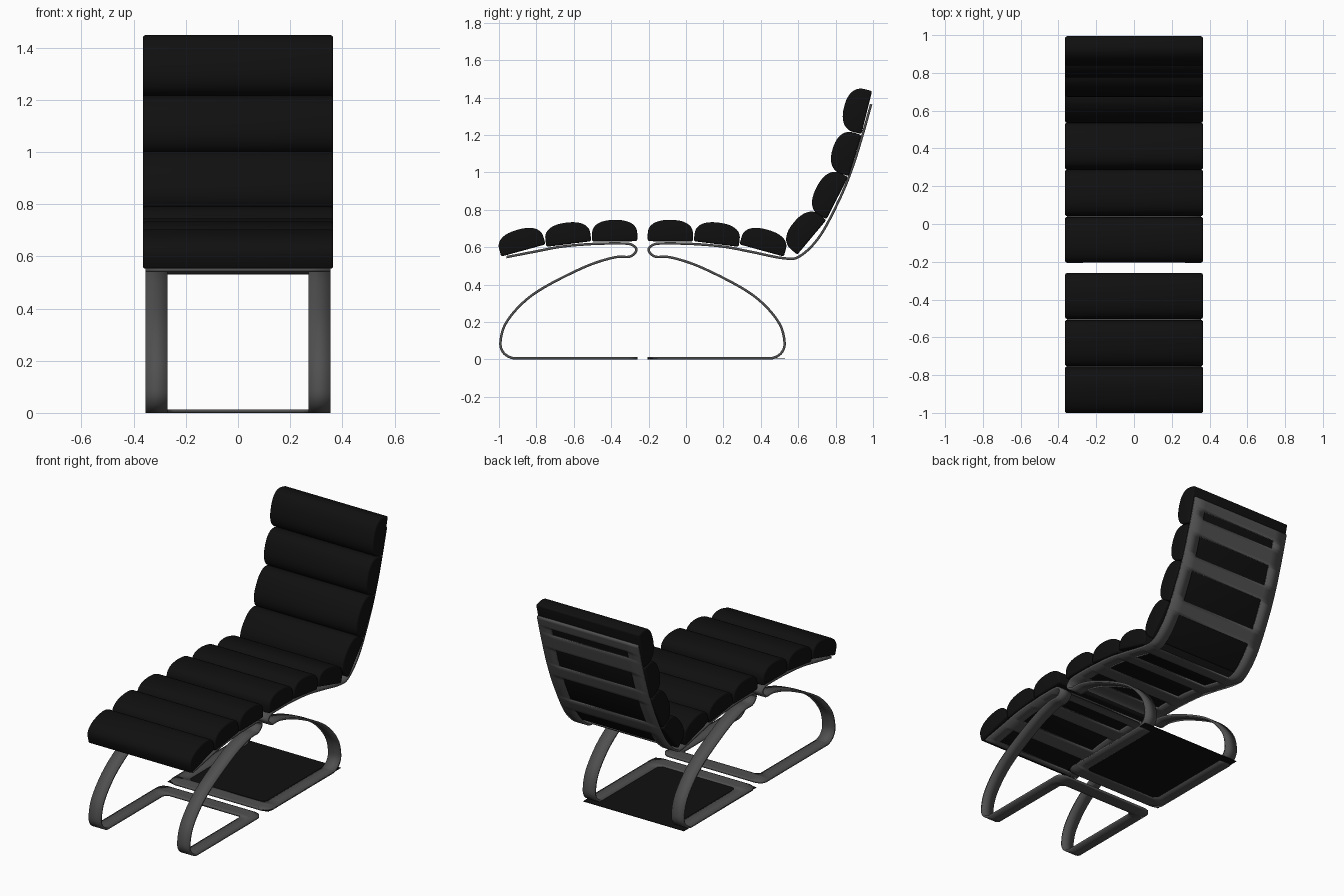
import bpy
import bmesh
import math
from mathutils import Vector

cube = bpy.data.objects.get("Cube")
if cube:
    bpy.data.objects.remove(cube, do_unlink=True)


def material(name, value, rough):
    m = bpy.data.materials.new(name)
    m.use_nodes = True
    color = (value, value, value, 1)
    m.diffuse_color = color
    node = m.node_tree.nodes["Principled BSDF"]
    node.inputs["Base Color"].default_value = color
    node.inputs["Roughness"].default_value = rough
    return m


LEATHER = material("black_leather", 0.005, 0.6)
STEEL = material("dark_grey_steel", 0.08, 0.5)

OUTER, INNER, THICK = 0.355, 0.27, 0.013
FLOOR = THICK / 2
PAD_HALF = 0.365
MIRROR = -0.465          # y sum that reflects the chair onto the ottoman


def finish(bm, name, mat):
    bmesh.ops.recalc_face_normals(bm, faces=bm.faces)
    mesh = bpy.data.meshes.new(name)
    bm.to_mesh(mesh)
    bm.free()
    mesh.materials.append(mat)
    obj = bpy.data.objects.new(name, mesh)
    bpy.context.collection.objects.link(obj)
    bpy.ops.object.select_all(action='DESELECT')
    obj.select_set(True)
    bpy.context.view_layer.objects.active = obj
    bpy.ops.object.shade_smooth_by_angle(angle=math.radians(35))
    return obj


def flip(points):
    return [(MIRROR - y, z) for y, z in points]


def smooth_path(points, steps=10):
    """Catmull-Rom curve through the points, kept above the floor."""
    p = [Vector(q) for q in points]
    p = [2 * p[0] - p[1]] + p + [2 * p[-1] - p[-2]]
    out = []
    for a, b, c, d in zip(p, p[1:], p[2:], p[3:]):
        for i in range(steps):
            t = i / steps
            q = 0.5 * (2 * b + (c - a) * t + (2 * a - 5 * b + 4 * c - d) * t ** 2
                       + (3 * b - a - 3 * c + d) * t ** 3)
            out.append(Vector((q.x, max(q.y, FLOOR))))
    return out + [p[-2]]


def fillet(r, d):
    return r - math.sqrt(max(r * r - (r - d) ** 2, 0)) if d < r else 0


def frame(name, points, bars):
    """Bent steel sheet: two side strips joined by cross bars."""
    path = smooth_path(points)
    start = path[0].x
    bm = bmesh.new()
    rows = []
    for q in path:
        outer, inner = OUTER, INNER
        d = abs(q.x - start)
        if q.y < FLOOR + 0.001:
            outer -= fillet(0.05, d)
            if d >= 0.084:
                inner -= fillet(0.03, d - 0.084)
        rows.append([bm.verts.new((x, q.x, q.y)) for x in (-outer, -inner, inner, outer)])
    for i, (a, b) in enumerate(zip(rows, rows[1:])):
        mid = (path[i] + path[i + 1]) / 2
        on_bar = any((mid - Vector(c)).length < 0.045 for c in bars)
        on_bar = on_bar or (mid.y < FLOOR + 0.001 and abs(mid.x - start) < 0.085)
        for k in range(3):
            if k != 1 or on_bar:
                bm.faces.new((a[k], a[k + 1], b[k + 1], b[k]))
    bmesh.ops.delete(bm, geom=[v for v in bm.verts if not v.link_faces], context='VERTS')
    obj = finish(bm, name, STEEL)
    solid = obj.modifiers.new("thickness", 'SOLIDIFY')
    solid.thickness = THICK
    solid.offset = 0


def pad(name, a, b, side=1, depth=0.115):
    """Domed cushion whose flat base runs from a to b in the y-z plane."""
    a, b = Vector(a), Vector(b)
    along = (b - a).normalized()
    up = Vector((-along.y, along.x)) * side
    half, wall = (b - a).length / 2, 0.04
    profile = [a, b]
    for i in range(25):
        t = math.pi * i / 24
        c, s = math.cos(t), math.sin(t)
        u = math.copysign(abs(c) ** 0.85, c) * half
        v = wall + (depth - wall) * abs(s) ** 0.85
        profile.append((a + b) / 2 + along * u + up * v)
    bm = bmesh.new()
    face = bm.faces.new([bm.verts.new((-PAD_HALF, q.x, q.y)) for q in profile])
    new = bmesh.ops.extrude_face_region(bm, geom=[face])["geom"]
    bmesh.ops.translate(bm, vec=(2 * PAD_HALF, 0, 0),
                        verts=[g for g in new if isinstance(g, bmesh.types.BMVert)])
    bmesh.ops.recalc_face_normals(bm, faces=bm.faces)
    sharp = [e for e in bm.edges if e.calc_face_angle(0) > 0.9]
    bmesh.ops.bevel(bm, geom=sharp, offset=0.01, segments=3, profile=0.5,
                    affect='EDGES', clamp_overlap=True)
    finish(bm, name, LEATHER)


# Side curve of the steel: floor, cantilever leg, front loop, seat, back
leg = [(-0.205, FLOOR), (-0.12, FLOOR), (0.2, FLOOR), (0.4, FLOOR), (0.46, FLOOR),
       (0.51, 0.035), (0.527, 0.09), (0.5, 0.19), (0.41, 0.3), (0.285, 0.39),
       (0.07, 0.497), (-0.08, 0.545), (-0.165, 0.55), (-0.2, 0.585), (-0.17, 0.615)]
seat = [(-0.1, 0.62), (0.04, 0.617), (0.2, 0.603), (0.35, 0.575)]
back = [(0.515, 0.542), (0.605, 0.55), (0.714, 0.657), (0.82, 0.855),
        (0.89, 1.027), (0.944, 1.2), (0.99, 1.365)]
seat_bars = [(-0.15, 0.62), (0.04, 0.617), (0.285, 0.588), (0.51, 0.543)]
back_bars = [(0.76, 0.735), (0.872, 0.98), (0.945, 1.2), (0.985, 1.345)]

frame("chair_frame", leg + seat + back, seat_bars + back_bars)
frame("ottoman_frame", flip(leg + seat + [(0.495, 0.547)]), flip(seat_bars))

# Cushions shared by seat and ottoman
seat_pads = [((-0.205, 0.632), (0.037, 0.63)),
             ((0.041, 0.632), (0.282, 0.602)),
             ((0.286, 0.615), (0.523, 0.55))]
for i, (a, b) in enumerate(seat_pads):
    pad(f"seat_cushion_{i + 1}", a, b)
    fa, fb = flip([a, b])
    pad(f"ottoman_cushion_{i + 1}", fa, fb, side=-1)

# Backrest cushions
back_pads = [((0.595, 0.56), (0.75, 0.745)), ((0.752, 0.75), (0.866, 0.975)),
             ((0.87, 0.98), (0.938, 1.2)), ((0.938, 1.205), (0.995, 1.435))]
for i, (a, b) in enumerate(back_pads):
    pad(f"back_cushion_{i + 1}", a, b, depth=0.125)

# Thin panel set in the chair's floor frame
bm = bmesh.new()
bmesh.ops.create_cube(bm, size=1)
bmesh.ops.scale(bm, vec=(2 * OUTER, 0.73, 0.003), verts=bm.verts)
bmesh.ops.translate(bm, vec=(0, 0.163, FLOOR), verts=bm.verts)
finish(bm, "floor_panel", LEATHER)
